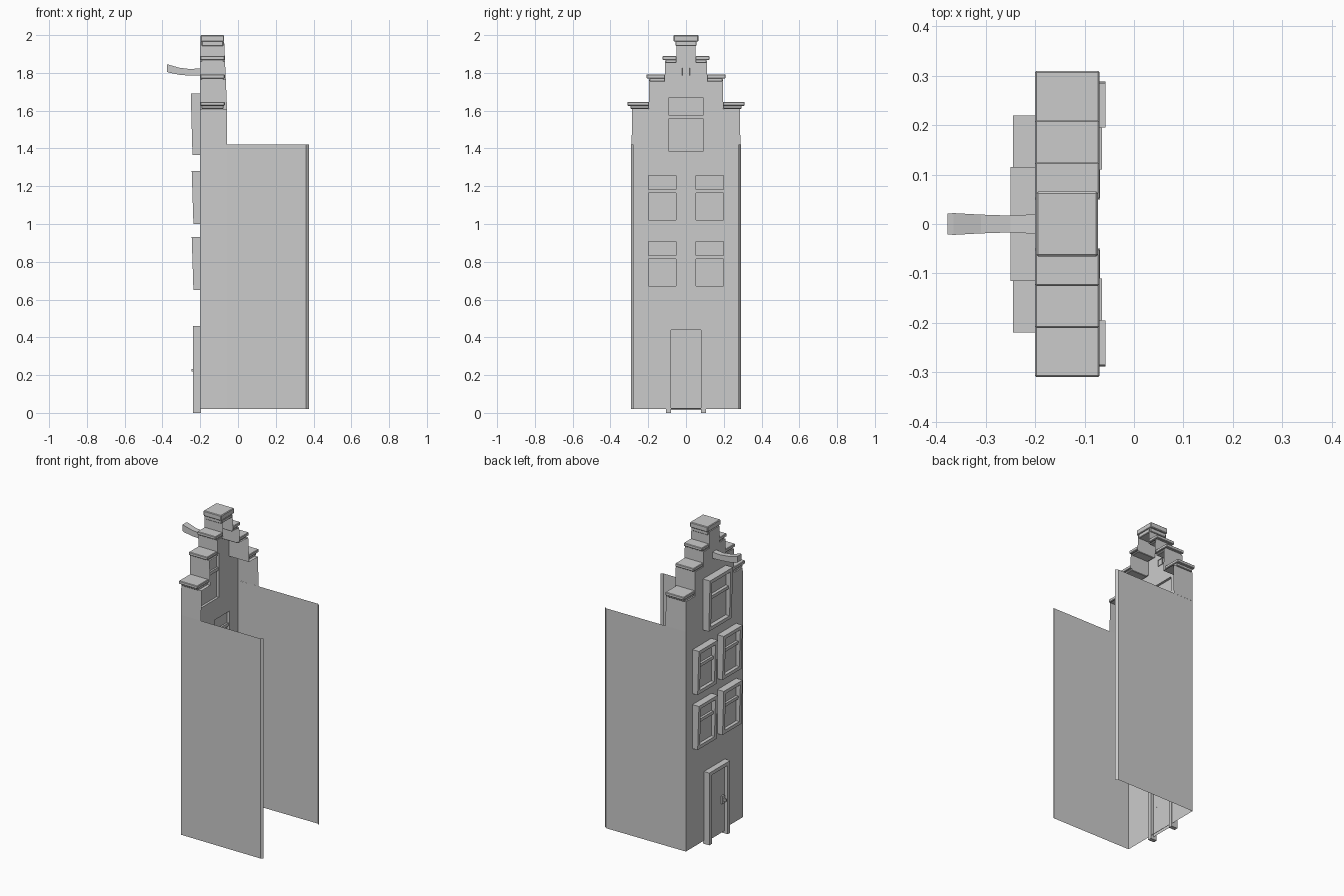
import bpy, bmesh
from mathutils import Vector

if "Cube" in bpy.data.objects:
    bpy.data.objects.remove(bpy.data.objects["Cube"])


def finish(name, bm):
    me = bpy.data.meshes.new(name)
    bm.to_mesh(me)
    bm.free()
    ob = bpy.data.objects.new(name, me)
    bpy.context.collection.objects.link(ob)
    return ob


def add_box(bm, x0, x1, y0, y1, z0, z1, bevel=0.0):
    r = bmesh.ops.create_cube(bm, size=1)
    for v in r["verts"]:
        v.co = Vector((x1 if v.co.x > 0 else x0,
                       y1 if v.co.y > 0 else y0,
                       z1 if v.co.z > 0 else z0))
    if bevel:
        edges = list({e for v in r["verts"] for e in v.link_edges})
        bmesh.ops.bevel(bm, geom=edges, offset=bevel, segments=1, affect='EDGES')


FX = -0.2            # facade plane
FR = 0.022           # frame bar width

# window openings: name, y0, y1, z0, z1, front depth
windows = [("gable_window", -0.115, 0.115, 1.365, 1.69, -0.25)]
for row, (z0, z1) in (("lower", (0.65, 0.93)), ("upper", (1.0, 1.28))):
    windows.append((row + "_window_a", 0.03, 0.22, z0, z1, -0.245))
    windows.append((row + "_window_b", -0.22, -0.03, z0, z1, -0.245))

# stepped half outline of the gable
half = [(0.288, 1.42), (0.285, 1.61), (0.195, 1.61), (0.195, 1.765),
        (0.11, 1.765), (0.11, 1.86), (0.05, 1.86), (0.05, 1.965)]
upper = half + [(-y, z) for y, z in reversed(half)]


# facade sheet with openings
bm = bmesh.new()


def loop_edges(pts):
    vs = [bm.verts.new((FX, y, z)) for y, z in pts]
    return [bm.edges.new((vs[i], vs[(i + 1) % len(vs)])) for i in range(len(vs))]


edges = loop_edges([(0.288, 0.02)] + upper + [(-0.288, 0.02)])
for _, y0, y1, z0, z1, _d in windows:
    a, b, c, d = y0 + FR, y1 - FR, z0 + FR, z1 - FR
    edges += loop_edges([(a, c), (b, c), (b, d), (a, d)])
edges += loop_edges([(-0.08, 0.025), (0.08, 0.025), (0.08, 0.44), (-0.08, 0.44)])
bmesh.ops.triangle_fill(bm, edges=edges, use_beauty=True, normal=(-1, 0, 0))
bmesh.ops.dissolve_limit(bm, angle_limit=0.01, verts=bm.verts, edges=bm.edges)
finish("facade", bm)

# stepped return of the gable, open at the back
bm = bmesh.new()
rows = []
for y, z in upper:
    back = -0.058 - 0.015 * max(0, z - 1.61) / 0.35
    rows.append((bm.verts.new((FX, y, z)), bm.verts.new((back, y, z))))
for (a, b), (c, d) in zip(rows, rows[1:]):
    bm.faces.new((a, b, d, c))
finish("gable_return", bm)

# side walls with a small turned-in rear edge
for name, s in (("side_wall_a", 1), ("side_wall_b", -1)):
    bm = bmesh.new()
    path = [(FX, 0.287), (-0.06, 0.288), (0.36, 0.29), (0.375, 0.278)]
    cols = [[bm.verts.new((x, s * y, z)) for z in (0.02, 1.42)] for x, y in path]
    for a, b in zip(cols, cols[1:]):
        bm.faces.new((a[0], b[0], b[1], a[1]))
    finish(name, bm)

# two-tier coping stones on each step
for i, (yin, yout, z) in enumerate([(0.195, 0.31, 1.61), (0.11, 0.21, 1.755),
                                    (0.05, 0.125, 1.853)]):
    for side, s in (("a", 1), ("b", -1)):
        bm = bmesh.new()
        for o, z0, z1, k in ((yout - 0.016, z, z + 0.018, 0.006),
                             (yout, z + 0.016, z + 0.036, 0.0)):
            add_box(bm, -0.2 + k, -0.07 - k, *sorted((s * yin, s * o)), z0, z1, 0.003)
        finish("step_%d_coping_%s" % (i + 1, side), bm)
bm = bmesh.new()
add_box(bm, -0.192, -0.078, -0.056, 0.056, 1.943, 1.968, 0.003)
add_box(bm, -0.198, -0.073, -0.066, 0.066, 1.966, 2.0, 0.004)
finish("top_coping", bm)

# windows: frame, crossbar and pane
for name, y0, y1, z0, z1, d in windows:
    bm = bmesh.new()
    zb = z0 + 0.62 * (z1 - z0)
    add_box(bm, d, FX, y0, y0 + FR, z0, z1)
    add_box(bm, d, FX, y1 - FR, y1, z0, z1)
    add_box(bm, d, FX, y0 + FR, y1 - FR, z1 - FR, z1)
    add_box(bm, d, FX, y0 + FR, y1 - FR, z0, z0 + FR)
    add_box(bm, d + 0.012, FX - 0.004, y0 + FR, y1 - FR, zb - 0.01, zb + 0.01)
    for v in bm.verts:      # frames lean out slightly towards the top
        if v.co.x < -0.22:
            v.co.x += 0.009 * (z1 - v.co.z) / (z1 - z0)
    finish(name + "_frame", bm)
    bm = bmesh.new()
    vs = [bm.verts.new((-0.215, y, z)) for y, z in
          ((y0 + FR, z0 + FR), (y1 - FR, z0 + FR), (y1 - FR, z1 - FR), (y0 + FR, z1 - FR))]
    bm.faces.new(vs)
    finish(name + "_pane", bm)

# door frame, leaf and handle
bm = bmesh.new()
for s in (1, -1):
    add_box(bm, -0.238, -0.195, *sorted((s * 0.08, s * 0.105)), 0.0, 0.46)
add_box(bm, -0.238, FX, -0.08, 0.08, 0.438, 0.46)
finish("door_frame", bm)
bm = bmesh.new()
bm.faces.new([bm.verts.new((-0.214, y, z)) for y, z in
              ((-0.08, 0.015), (0.08, 0.015), (0.08, 0.44), (-0.08, 0.44))])
finish("door_leaf", bm)
bm = bmesh.new()
add_box(bm, -0.224, -0.213, -0.07, -0.047, 0.2, 0.25)
add_box(bm, -0.245, -0.222, -0.064, -0.053, 0.219, 0.232)
finish("door_handle", bm)

# hoisting beam curving upwards
bm = bmesh.new()
rings = []
for x, w, z0, z1 in ((-0.196, 0.02, 1.785, 1.825), (-0.25, 0.017, 1.785, 1.82),
                     (-0.31, 0.019, 1.79, 1.827), (-0.365, 0.022, 1.801, 1.843),
                     (-0.377, 0.021, 1.806, 1.845)):
    rings.append([bm.verts.new((x, y, z)) for y, z in
                  ((-w, z0), (w, z0), (w, z1), (-w, z1))])
for a, b in zip(rings, rings[1:]):
    for i in range(4):
        j = (i + 1) % 4
        bm.faces.new((a[i], a[j], b[j], b[i]))
bm.faces.new(rings[-1])
bmesh.ops.recalc_face_normals(bm, faces=bm.faces)
finish("hoist_beam", bm)
